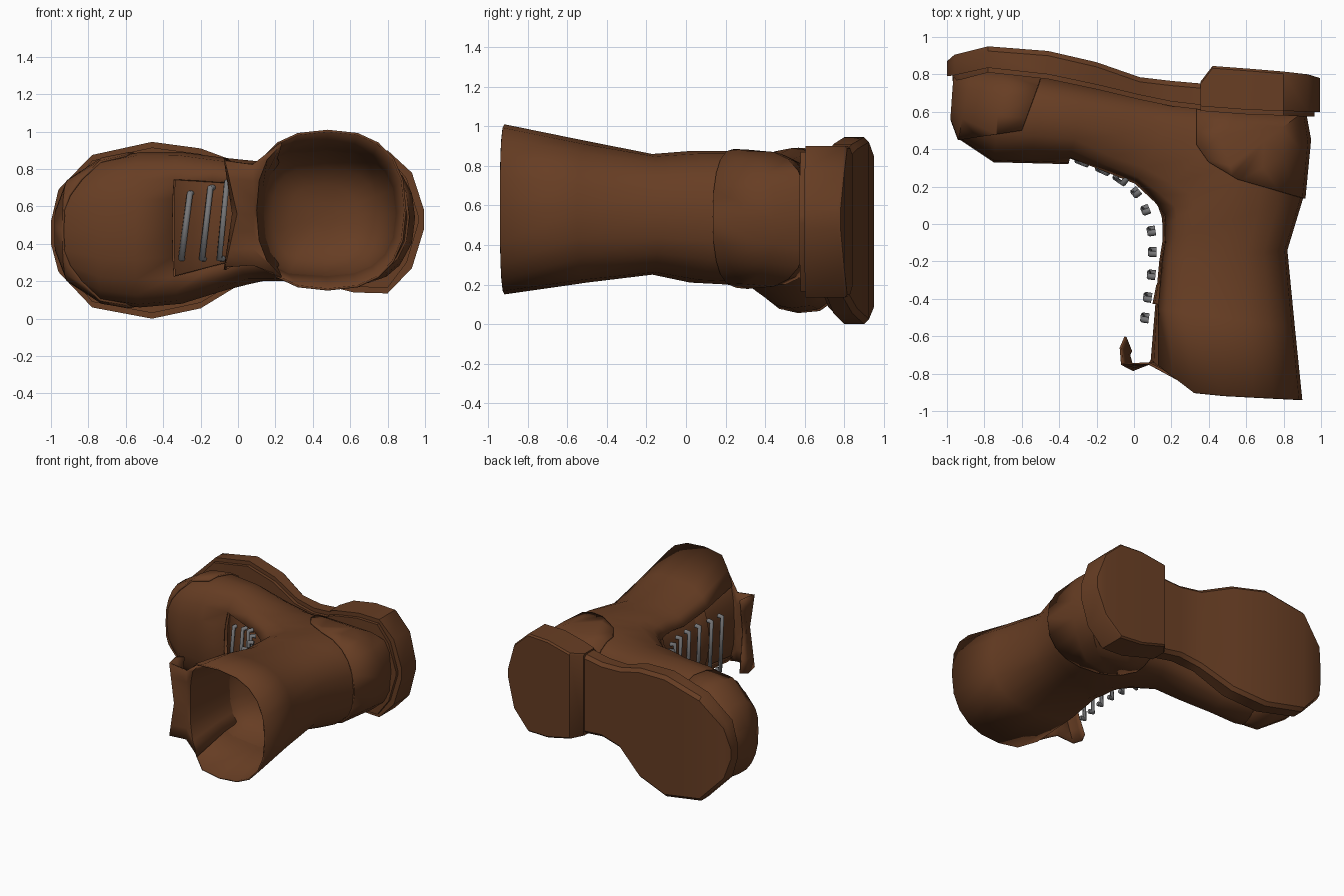
import bpy, bmesh, math
from mathutils import Vector

if "Cube" in bpy.data.objects:
    bpy.data.objects.remove(bpy.data.objects["Cube"])


def material(name, rgb):
    m = bpy.data.materials.new(name)
    m.diffuse_color = (*rgb, 1)
    m.use_nodes = True
    m.node_tree.nodes["Principled BSDF"].inputs["Base Color"].default_value = m.diffuse_color
    return m


LEATHER = material("brown leather", (0.135, 0.047, 0.017))
GREY = material("grey lace", (0.18, 0.18, 0.185))
N = 20


def finish(bm, name, thick=0, recalc=True):
    if recalc:
        bmesh.ops.recalc_face_normals(bm, faces=bm.faces)
    me = bpy.data.meshes.new(name)
    bm.to_mesh(me)
    bm.free()
    me.materials.append(LEATHER)
    me.shade_smooth()
    me.set_sharp_from_angle(angle=math.radians(35))
    ob = bpy.data.objects.new(name, me)
    bpy.context.collection.objects.link(ob)
    if thick:
        s = ob.modifiers.new("thickness", "SOLIDIFY")
        s.thickness, s.offset = thick, -1
    return ob


def loft(bm, rings, closed=True, caps=(True, True)):
    rows = [[bm.verts.new(p) for p in r] for r in rings]
    n = len(rows[0])
    for a, b in zip(rows, rows[1:]):
        for k in range(n if closed else n - 1):
            j = (k + 1) % n
            bm.faces.new((a[k], a[j], b[j], b[k]))
    if caps[0]:
        bm.faces.new(rows[0])
    if caps[1]:
        bm.faces.new(rows[-1])
    return rows


def spow(v, p):
    return math.copysign(abs(v) ** p, v)


def rim_y(x):
    if x < 0.33:
        return -0.72 - 0.19 * max(0, (x - 0.08) / 0.25)
    return -0.91 - 0.03 * (x - 0.33) / 0.57


# Upper: sections swinging from the toe round the ankle to the rim
# (instep x, y, sole/back x, y, z low, z high)
SECTIONS = [
    (-.97, .56, -.955, .78, .36, .58), (-.93, .45, -.86, .82, .20, .74),
    (-.75, .33, -.70, .83, .09, .85), (-.55, .325, -.50, .80, .06, .89),
    (-.35, .32, -.25, .75, .08, .89), (-.15, .25, 0, .70, .15, .86),
    (-.01, .19, .25, .66, .20, .84), (.08, .09, .60, .62, .20, .86),
    (.12, .02, .91, .60, .19, .87), (.125, -.03, .935, .45, .20, .875),
    (.125, -.10, .905, .14, .21, .875), (.11, -.20, .82, -.14, .25, .86),
    (.085, -.45, .86, -.55, .21, .925), (.06, -.72, .90, -.93, .15, 1.01),
]


def section(i, inset=1.0):
    ax, ay, bx, by, z0, z1 = SECTIONS[i]
    pts = []
    for k in range(N):
        t = 2 * math.pi * k / N
        c, s = math.cos(t), math.sin(t)
        front = c > 0
        p = 0.68 if not front and i < 9 else 0.82
        u = spow(c, 0.55 if front and 4 < i < 13 else p) * inset
        w = spow(s, p)
        x = (ax + bx) / 2 + u * (ax - bx) / 2
        y = (ay + by) / 2 + u * (ay - by) / 2
        if i == len(SECTIONS) - 1:
            y = rim_y(x)
        pts.append(Vector((x, y, (z0 + z1) / 2 + w * (z1 - z0) / 2)))
    return pts


body = bmesh.new()
rows = loft(body, [section(i) for i in range(len(SECTIONS))], caps=(True, False))
bmesh.ops.recalc_face_normals(body, faces=body.faces)


# Raised toe cap and heel counter, cut from copies of the upper
def patch(name, planes):
    bm = body.copy()
    bm.normal_update()
    for v, n in [(v, v.normal.copy()) for v in bm.verts]:
        v.co += n * 0.012
    for co, no in planes:
        bmesh.ops.bisect_plane(bm, geom=bm.verts[:] + bm.edges[:] + bm.faces[:],
                               plane_co=(*co, 0), plane_no=(*no, 0), clear_outer=True)
    finish(bm, name, 0.014, recalc=False)


patch("toe_cap", [((-.55, .64), (.94, -.34)), ((-.6, .5), (.15, -.99))])
patch("heel_counter", [((.335, .5), (-1, 0)), ((.33, .43), (-.82, -.57)),
                       ((.4, .33), (-.51, -.86)), ((.55, .24), (-.275, -.96))])

# Lacing slit down the front of the upper
slit = []
for a, b in zip(rows[4:], rows[5:]):
    for k in (-2, -1, 0, 1):
        quad = {a[k], a[k + 1], b[k], b[k + 1]}
        slit += [f for f in a[k].link_faces if set(f.verts) == quad]
bmesh.ops.delete(body, geom=slit, context="FACES")
finish(body, "boot_upper", 0.012, recalc=False)

# Bowl-shaped inner lining that closes the shaft
bm = bmesh.new()
lining = []
for t, s in ((.1, .97), (.5, .94), (.8, .78), (.95, .5), (1, .2)):
    ring = [p.lerp(q, t) for p, q in zip(section(12), section(11))]
    mid = sum(ring, Vector()) / N
    lining.append([mid + (p - mid) * s for p in ring])
loft(bm, lining, caps=(False, True))
finish(bm, "shaft_lining")

# Tongue under the slit, with a flared forked end
span = range(-3, 4)
tongue = [[section(i, 0.86 if i < 8 else 0.93)[k] for k in span]
          for i in range(4, len(SECTIONS))]
tongue.append([Vector((.08, -.74, .555 + .09 * k)) for k in span])
tongue.append([Vector((.0 - .02 * abs(k), -.775 + .01 * abs(k), .56 + .095 * k)) for k in span])
tongue.append([Vector((-.02 - .015 * abs(k), -.70 + .012 * abs(k), .56 + .1 * k)) for k in span])
tongue.append([Vector((-.01 - .01 * abs(k), -.68 + .025 * abs(k), .56 + .095 * k)) for k in span])
bm = bmesh.new()
loft(bm, tongue, closed=False, caps=(False, False))
finish(bm, "tongue", 0.012)

# Sole and heel: stations along x (x, z low, z high, y upper side, y ground side)
SOLE = [
    (-1, .40, .52, .79, .87), (-.96, .25, .69, .795, .905), (-.78, .06, .875, .835, .95),
    (-.46, .0, .945, .80, .925), (-.20, .055, .91, .745, .865), (.03, .195, .825, .69, .785),
    (.20, .23, .81, .655, .765), (.37, .21, .83, .635, .75), (.5, .2, .85, .62, .74),
]
HEEL = [
    (.355, .20, .84, .63, .76), (.42, .19, .86, .625, .845), (.62, .14, .90, .61, .83),
    (.80, .135, .90, .605, .815), (.93, .27, .78, .60, .80), (.995, .48, .58, .60, .78),
]


def slab(name, stations, bevel):
    rings = []
    for x, a, b, t, g in stations:
        rings.append([(x, t, a), (x, g - bevel, a), (x, g, a + bevel),
                      (x, g, b - bevel), (x, g - bevel, b), (x, t, b)])
    bm = bmesh.new()
    loft(bm, rings)
    finish(bm, name)


slab("sole", SOLE, 0.025)
slab("heel", HEEL, 0.012)
for label, st in (("sole_welt", SOLE), ("heel_welt", HEEL)):
    slab(label, [(x * .97 if abs(x) > .9 else x, a + .03, b - .03, t - .025, t + .02)
                 for x, a, b, t, g in st], 0.005)

# Laces: bars across the slit with ends turned into the leather
LACES = [(-.28, .325), (-.17, .28), (-.08, .23), (0, .16), (.05, .07),
         (.08, -.04), (.085, -.15), (.08, -.27), (.06, -.39), (.045, -.50)]
for i, (x, y) in enumerate(LACES):
    prev, nxt = LACES[max(i - 1, 0)], LACES[min(i + 1, 9)]
    d = Vector((nxt[0] - prev[0], nxt[1] - prev[1], 0)).normalized()
    inward = Vector((-d.y, d.x, 0)) * 0.035
    c = Vector((x, y, 0))
    slant = d * (0.025 if i < 3 else 0.01)
    lo = c - slant + Vector((0, 0, .32))
    hi = c + slant + Vector((0, 0, .67 + .03 * min(i, 2)))
    cu = bpy.data.curves.new("lace", "CURVE")
    cu.dimensions = "3D"
    cu.bevel_depth, cu.bevel_resolution = 0.017, 1
    cu.use_fill_caps = True
    sp = cu.splines.new("POLY")
    sp.points.add(3)
    for p, co in zip(sp.points, (lo + inward, lo, hi, hi + inward)):
        p.co = (*co, 1)
    cu.materials.append(GREY)
    bpy.context.collection.objects.link(bpy.data.objects.new(f"lace_{i + 1}", cu))
